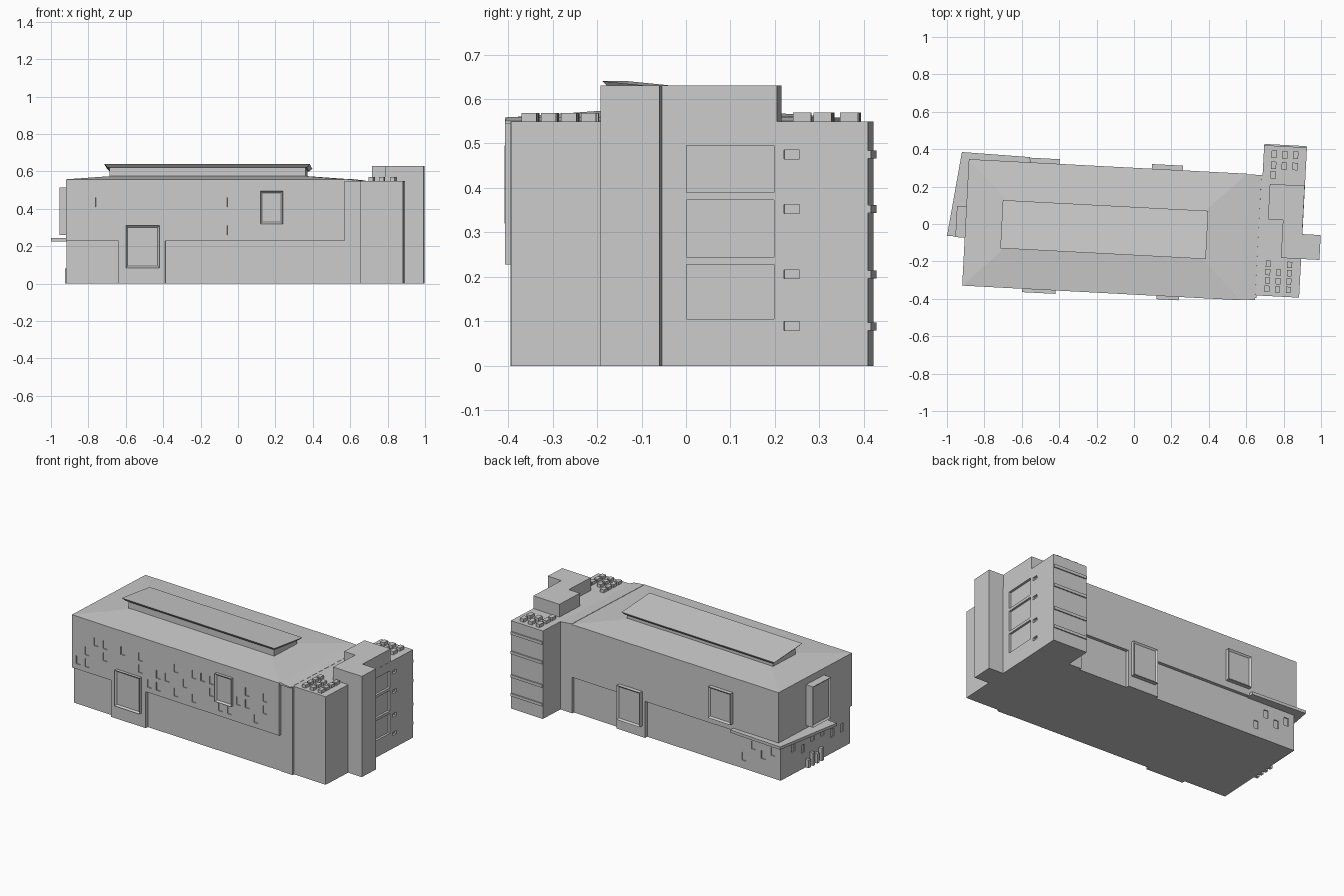
import bpy, bmesh, math, random
from mathutils import Matrix, Vector

if "Cube" in bpy.data.objects:
    bpy.data.objects.remove(bpy.data.objects["Cube"])

random.seed(4)
TURN = Matrix.Rotation(math.radians(-3), 4, 'Z')   # whole building is turned slightly


def finish(name, bm):
    bmesh.ops.recalc_face_normals(bm, faces=bm.faces)
    me = bpy.data.meshes.new(name)
    bm.to_mesh(me)
    bm.free()
    ob = bpy.data.objects.new(name, me)
    ob.matrix_world = TURN
    bpy.context.collection.objects.link(ob)
    return ob


def add_box(bm, x0, x1, y0, y1, z0, z1):
    m = Matrix.Translation(((x0 + x1) / 2, (y0 + y1) / 2, (z0 + z1) / 2)) @ \
        Matrix.Diagonal((x1 - x0, y1 - y0, z1 - z0, 1))
    bmesh.ops.create_cube(bm, size=1, matrix=m)


def boxes(name, *dims):
    bm = bmesh.new()
    for d in dims:
        add_box(bm, *d)
    return finish(name, bm)


def prism(name, pts, z0, z1):
    bm = bmesh.new()
    f = bm.faces.new([bm.verts.new((x, y, z0)) for x, y in pts])
    r = bmesh.ops.extrude_face_region(bm, geom=[f])
    for v in r['geom']:
        if isinstance(v, bmesh.types.BMVert):
            v.co.z = z1
    return finish(name, bm)


def loft(name, low, high):
    # two four-cornered rings joined into a closed solid
    bm = bmesh.new()
    a = [bm.verts.new(p) for p in low]
    b = [bm.verts.new(p) for p in high]
    bm.faces.new(a)
    bm.faces.new(b)
    for i in range(4):
        j = (i + 1) % 4
        bm.faces.new((a[i], a[j], b[j], b[i]))
    return finish(name, bm)


def ring(x0, x1, y0, y1, zf, zb):
    return [(x0, y0, zf), (x1, y0, zf), (x1, y1, zb), (x0, y1, zb)]


def cut(ob, name, dims):
    c = boxes(name, *dims)
    c.hide_render = True
    c.hide_viewport = True
    mod = ob.modifiers.new('openings', 'BOOLEAN')
    mod.operation = 'DIFFERENCE'
    mod.object = c
    mod.solver = 'EXACT'


def bay(name, direction, *dims):
    # projecting window frame with a sunken pane
    bm = bmesh.new()
    add_box(bm, *dims)
    bmesh.ops.recalc_face_normals(bm, faces=bm.faces)
    d = Vector(direction)
    f = max(bm.faces, key=lambda f: f.normal.dot(d))
    bmesh.ops.inset_region(bm, faces=[f], thickness=0.014)
    bmesh.ops.translate(bm, verts=f.verts, vec=-d * 0.01)
    return finish(name, bm)


# Main hall: overhanging upper storey, set-back ground floor, flush blocks
upper = boxes('upper_storey', (-.90, .59, -.377, .30, .228, .558))
lower = boxes('ground_floor', (-.90, .59, -.357, .28, 0, .228))
boxes('front_flush_block', (-.62, -.37, -.377, -.35, 0, .228))
boxes('back_flush_block', (.06, .265, .27, .30, 0, .228))
boxes('link_block', (.588, .675, -.36, .295, 0, .55))

# Scattered small windows, sunk into the upper front
wins = []
for i in range(22):
    x = -.87 + i * .064
    for z in random.sample([.26, .335, .41], 2 if i % 2 else 1):
        if (-.63 < x < -.37 and z < .32) or (.09 < x < .27 and z > .3):
            continue
        wins.append((x, x + .03, -.40, -.371, z, z + .05))
cut(upper, 'front_window_cutter', wins)

# Small windows around the entrance corner
wins = []
for i in range(4):
    x = -.86 + i * .07
    z = random.choice([.05, .10, .14])
    wins.append((x, x + .03, .274, .30, z, z + .05))
for i in range(6):
    y = -.30 + i * .09
    z = random.choice([.10, .14])
    wins.append((-.92, -.894, y, y + .03, z, z + .05))
cut(lower, 'entrance_window_cutter', wins)

# Low hipped roof and raised sloping skylight
loft('hipped_roof', ring(-.90, .59, -.377, .30, .558, .558),
     ring(-.66, .35, -.14, .065, .576, .576))
loft('roof_end_slope', ring(.59, .668, -.372, .297, .545, .545),
     [(.59, -.372, .56), (.667, -.372, .551), (.667, .297, .551), (.59, .297, .56)])
loft('skylight_base', ring(-.68, .368, -.14, .07, .56, .56),
     ring(-.68, .368, -.14, .07, .626, .605))
loft('skylight_plate', ring(-.69, .376, -.15, .08, .621, .599),
     ring(-.707, .393, -.167, .091, .64, .614))

# Projecting framed windows
bay('front_bay_low', (0, -1, 0), -.58, -.40, -.395, -.37, .085, .31)
bay('front_bay_high', (0, -1, 0), .14, .26, -.395, -.37, .32, .495)
bay('back_bay_high', (0, 1, 0), -.572, -.412, .29, .325, .27, .465)
bay('back_bay_low', (0, 1, 0), .08, .245, .29, .325, .07, .285)
bay('end_bay', (-1, 0, 0), -.95, -.89, -.12, .046, .26, .515)

# Wedge canopy over the entrance corner, and entrance posts
prism('entrance_canopy', [(-.90, -.116), (-.995, -.116), (-.939, .336),
                          (-.574, .328), (-.574, .28), (-.89, .28)], .225, .243)
boxes('entrance_posts', *[(-.922, -.89, y, y + .02, 0, h)
                          for y, h in ((-.09, .08), (-.05, .06), (-.01, .08), (.03, .05))])

# End tower with sunken window panels on its right side
tower = boxes('end_tower', (.673, .902, -.347, .457, 0, .55))
panels = [(.888, .95, .048, .245, a, b) for a, b in ((.105, .228), (.245, .373), (.39, .495))]
panels += [(.888, .95, .268, .303, z, z + .02) for z in (.08, .196, .343, .465)]
cut(tower, 'panel_cutter', panels)
boxes('back_bands', *[(.675, .90, .45, .464, z, z + .018) for z in (.08, .197, .344, .466)])

# Stair shaft and rooftop plant rooms
boxes('stair_shaft', (.90, 1.0, -.14, -.007, 0, .63))
prism('plant_room', [(.714, .252), (.714, .063), (.794, .063), (.794, -.14),
                     (.901, -.14), (.901, .252)], .545, .63)

# Rows of small rooftop vents
vents = []
for xs in (.715, .772, .83):
    for k, y in enumerate((-.326, -.282, -.236, -.192)):
        if not (xs == .772 and k == 3):
            vents.append((xs, xs + .026, y, y + .034, .545, .569))
    for k, y in enumerate((.28, .332, .392)):
        if not (xs > .75 and k == 0):
            vents.append((xs, xs + .028, y, y + .04, .545, .57))
boxes('roof_vents', *vents)
